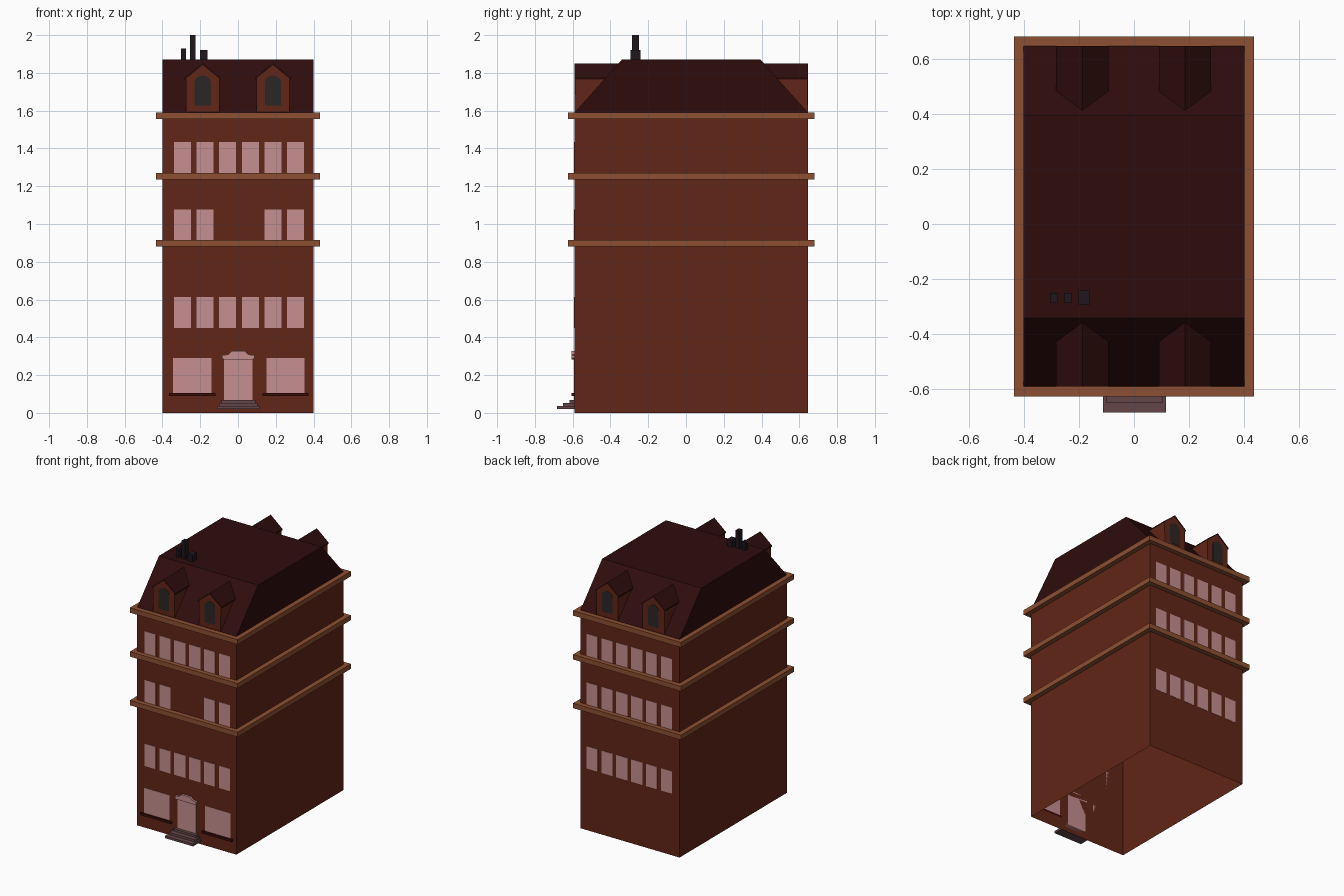
import bpy, bmesh, math

if "Cube" in bpy.data.objects:
    bpy.data.objects.remove(bpy.data.objects["Cube"])

X, YF, YB = 0.40, -0.59, 0.645          # wall extents
EAVE, TOP = 1.59, 1.87


def material(name, r, g, b):
    m = bpy.data.materials.new(name)
    m.diffuse_color = [(c / 255) ** 2.2 for c in (r, g, b)] + [1]
    m.use_nodes = True
    m.node_tree.nodes["Principled BSDF"].inputs["Base Color"].default_value = m.diffuse_color
    return m


BRICK = material("brick", 98, 42, 29)
TRIM = material("trim", 140, 80, 53)
PANE = material("pane", 197, 142, 142)
SLATE = material("slate", 50, 20, 20)
GLASS = material("dark_glass", 48, 42, 42)
STONE = material("stone", 100, 72, 74)
SILL = material("sill", 62, 20, 16)
IRON = material("chimney_dark", 36, 28, 34)


def loft(name, loops, mat, cap_a=True, cap_b=True, skip=()):
    """Bridge matching closed loops of points, with optional end caps."""
    bm = bmesh.new()
    rows = [[bm.verts.new(p) for p in loop] for loop in loops]
    n = len(rows[0])
    for a, b in zip(rows, rows[1:]):
        for i in range(n):
            if i not in skip:
                j = (i + 1) % n
                bm.faces.new((a[i], a[j], b[j], b[i]))
    if cap_a:
        bm.faces.new(rows[0][::-1])
    if cap_b:
        bm.faces.new(rows[-1])
    bmesh.ops.recalc_face_normals(bm, faces=bm.faces[:])
    me = bpy.data.meshes.new(name)
    bm.to_mesh(me)
    bm.free()
    me.materials.append(mat)
    ob = bpy.data.objects.new(name, me)
    bpy.context.collection.objects.link(ob)
    return ob


def rect(x0, x1, y0, y1, z):
    return [(x0, y0, z), (x1, y0, z), (x1, y1, z), (x0, y1, z)]


def box(name, x0, x1, y0, y1, z0, z1, mat):
    return loft(name, [rect(x0, x1, y0, y1, z) for z in (z0, z1)], mat)


def wall_loop(out, z):
    return rect(-X - out, X + out, YF - out, YB + out, z)


# Walls (open underneath) and the ledges that ring them
loft("walls", [wall_loop(0, 0), wall_loop(0, EAVE)], BRICK, False, False)
for z in (0.88, 1.235, 1.555):
    loft("ledge", [wall_loop(0, z), wall_loop(0.035, z),
                   wall_loop(0.035, z + 0.036), wall_loop(0, z + 0.036)],
         TRIM, False, False)

# Roof with sloped front and back and flat gable sides
RUN = 0.25
prof = [(YF, EAVE), (YF + RUN, TOP), (YB - RUN, TOP), (YB, EAVE)]
loft("roof", [[(x, y, z) for y, z in prof] for x in (-X, X)], SLATE, skip=(3,))


def slope_y(z):
    return YF + RUN * (z - EAVE) / (TOP - EAVE)


# Window rows, front and back
for z in (0.45, 0.915, 1.27):
    for i in range(6):
        x = -0.34 + 0.12 * i
        if not (z == 0.915 and i in (2, 3)):
            box("front_window", x, x + 0.09, YF - 0.002, YF, z, z + 0.163, PANE)
        box("back_window", x, x + 0.09, YB, YB + 0.002, z, z + 0.163, PANE)

# Ground floor windows with sills
for x0, x1 in ((-0.345, -0.14), (0.15, 0.352)):
    box("shop_window", x0, x1, YF - 0.002, YF, 0.105, 0.29, PANE)
    box("window_sill", x0 - 0.021, x1 + 0.021, YF - 0.016, YF, 0.09, 0.106, SILL)

# Door, its hood and the steps
box("door", -0.075, 0.077, YF - 0.003, YF, 0.06, 0.288, PANE)
hood = [(-0.075, 0.283), (0.077, 0.283), (0.087, 0.29), (0.087, 0.305),
        (0.055, 0.309), (0.035, 0.328), (-0.033, 0.328), (-0.053, 0.309),
        (-0.085, 0.305), (-0.085, 0.29)]
loft("door_hood", [[(x, y, z) for x, z in hood] for y in (YF - 0.016, YF)], PANE)
for i in range(3):
    box("step", -0.112 + 0.012 * i, 0.116 - 0.012 * i, -0.684 + 0.034 * i, YF,
        0.02 + 0.016 * i, 0.036 + 0.016 * i, STONE)

# Dormers: gabled box, thin roof and arched window, mirrored to the back
gable = [(-0.088, EAVE), (0.088, EAVE), (0.088, 1.772), (0, 1.844), (-0.088, 1.772)]
cover = [(-0.095, 1.772), (0, 1.851), (0.095, 1.772), (0.095, 1.764),
         (0, 1.841), (-0.095, 1.764)]
arch = [(-0.043, 1.628), (0.043, 1.628)] + [
    (0.043 * math.cos(a), 1.75 + 0.037 * math.sin(a))
    for a in [math.pi * k / 6 for k in range(7)]]
for cx in (-0.187, 0.185):
    for back in (False, True):
        def place(points, y):
            return [(cx + x, (YF + YB - v) if back else v, z)
                    for x, z in points
                    for v in [slope_y(z) if y is None else y]]
        loft("dormer", [place(gable, YF + 0.002), place(gable, None)], BRICK,
             cap_b=False, skip=(0,))
        loft("dormer_roof", [place(cover, YF), place(cover, None)], SLATE,
             cap_b=False)
        loft("dormer_window", [place(arch, YF), place(arch, YF + 0.002)], GLASS)

# Chimneys
for x0, x1, d, top in ((-0.302, -0.275, 0.018, 1.93), (-0.254, -0.226, 0.018, 2.0),
                       (-0.202, -0.162, 0.026, 1.92)):
    box("chimney", x0, x1, -0.268 - d, -0.268 + d, TOP - 0.01, top, IRON)
